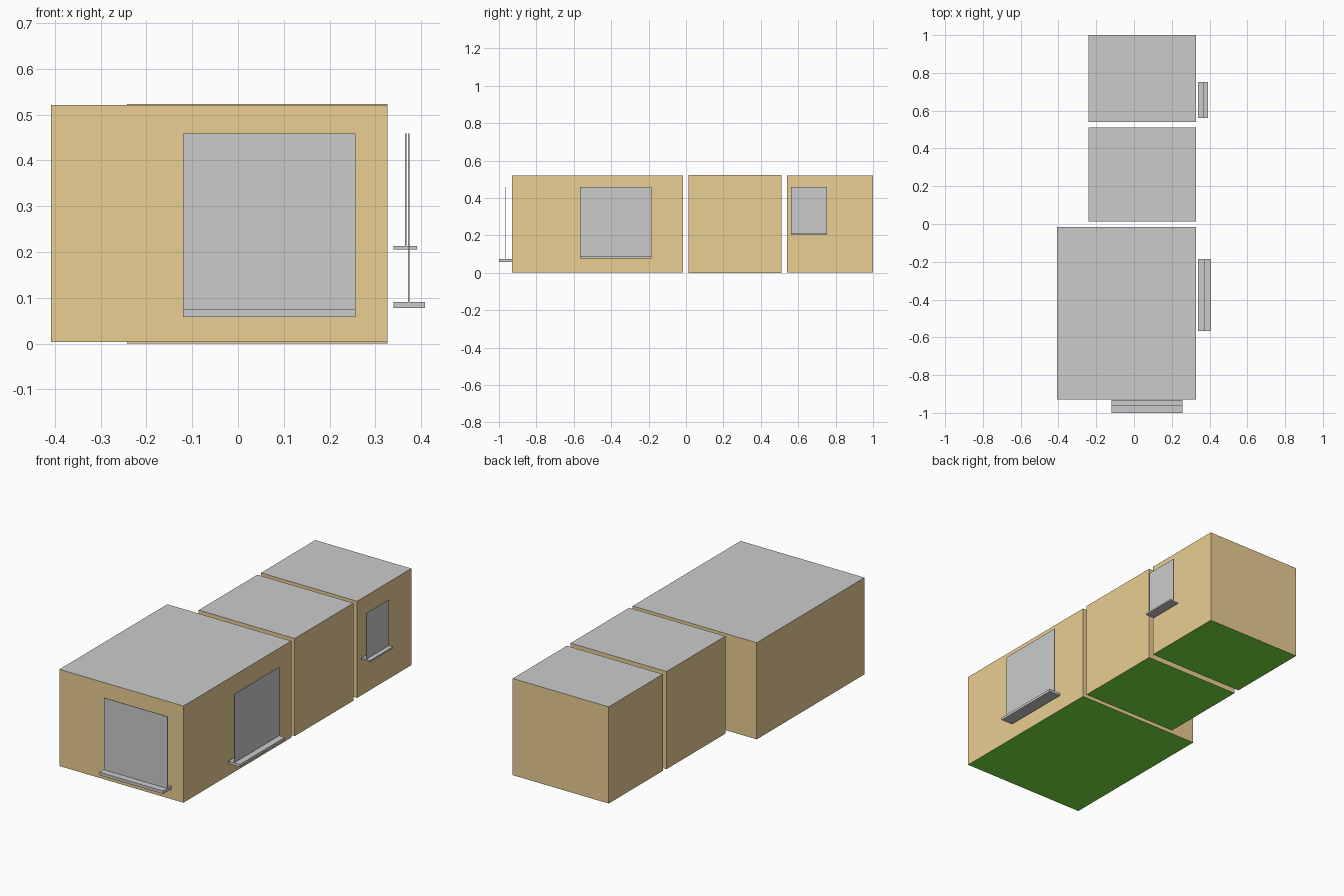
import bpy, bmesh

if "Cube" in bpy.data.objects:
    bpy.data.objects.remove(bpy.data.objects["Cube"])


def material(name, rgb):
    m = bpy.data.materials.new(name)
    m.diffuse_color = (*rgb, 1)
    m.use_nodes = True
    m.node_tree.nodes["Principled BSDF"].inputs["Base Color"].default_value = m.diffuse_color
    return m


WALL = material("tan_wall", (0.82, 0.62, 0.29))
FLOOR = material("green_floor", (0.2, 0.8, 0.05))


def box(name, lo, hi, keep=None, mat=None):
    """Box between two corners; keep selects faces by their vertical normal."""
    bm = bmesh.new()
    bmesh.ops.create_cube(bm, size=1)
    for v in bm.verts:
        v.co = [(a + b) / 2 + c * (b - a) for a, b, c in zip(lo, hi, v.co)]
    bm.normal_update()
    if keep is not None:
        drop = [f for f in bm.faces if round(f.normal.z) != keep]
        bmesh.ops.delete(bm, geom=drop, context='FACES')
    mesh = bpy.data.meshes.new(name)
    bm.to_mesh(mesh)
    bm.free()
    if mat:
        mesh.materials.append(mat)
    ob = bpy.data.objects.new(name, mesh)
    bpy.context.collection.objects.link(ob)
    return ob


# Rooms: walls, floor and roof are thin shells
rooms = {
    "front_room": ((-0.408, -0.929, 0.003), (0.327, -0.016, 0.521)),
    "middle_room": ((-0.242, 0.013, 0.0), (0.327, 0.51, 0.523)),
    "back_room": ((-0.242, 0.541, 0.003), (0.327, 1.0, 0.521)),
}
for name, (lo, hi) in rooms.items():
    box(name + "_walls", lo, hi, 0, WALL)
    box(name + "_floor", lo, hi, -1, FLOOR)
    box(name + "_roof", lo, hi, 1)

# Front window: thin pane standing on a sill
T = 0.0015
box("front_window_sill", (-0.12, -1.0, 0.058), (0.257, -0.931, 0.074))
box("front_window_pane", (-0.12, -0.963 - T, 0.074), (0.257, -0.963 + T, 0.459))

# Side windows: y range, sill depth range, pane x, sill heights
sides = {
    "side_window": (-0.566, -0.184, 0.34, 0.408, 0.373, 0.077, 0.091),
    "small_side_window": (0.561, 0.753, 0.34, 0.391, 0.366, 0.205, 0.213),
}
for name, (y0, y1, x0, x1, px, z0, z1) in sides.items():
    box(name + "_sill", (x0, y0, z0), (x1, y1, z1))
    box(name + "_pane", (px - T, y0, z1), (px + T, y1, 0.459))
